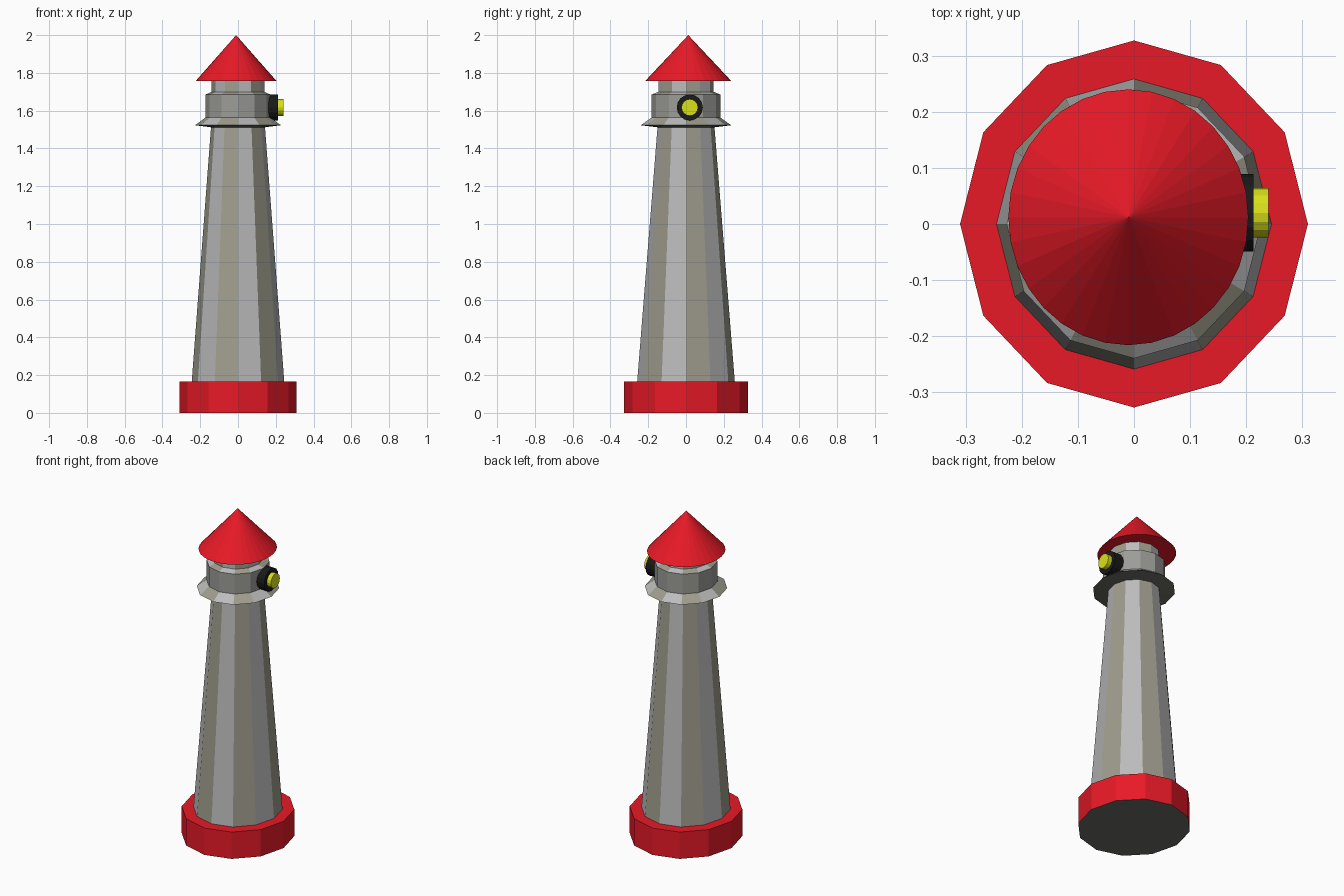
import bpy, bmesh
from math import cos, sin, pi

if "Cube" in bpy.data.objects:
    bpy.data.objects.remove(bpy.data.objects["Cube"])


def material(name, r, g, b):
    m = bpy.data.materials.new(name)
    m.diffuse_color = (r, g, b, 1)
    m.use_nodes = True
    m.node_tree.nodes["Principled BSDF"].inputs["Base Color"].default_value = m.diffuse_color
    return m


RED = material("red", 0.80, 0.01, 0.02)
GREY = material("light_grey", 0.50, 0.50, 0.50)
BEIGE = material("beige_grey", 0.35, 0.34, 0.27)
MID = material("mid_grey", 0.33, 0.33, 0.31)
DARK = material("dark_grey", 0.15, 0.15, 0.13)
BLACK = material("black", 0.01, 0.01, 0.01)
YELLOW = material("yellow", 0.70, 0.75, 0.01)
STRIPES = (BEIGE, GREY)


def lathe(name, profile, bands, sides=12, y_scale=1.055, loc=(0, 0, 0), rot=(0, 0, 0)):
    """Spin (radius, z) points; each band holds materials alternating around it."""
    mats = list(dict.fromkeys(m for band in bands for m in band))
    bm = bmesh.new()
    rings = []
    for r, z in profile:
        rings.append([bm.verts.new((r * cos(2 * pi * i / sides),
                                    r * y_scale * sin(2 * pi * i / sides), z))
                      for i in range(sides)])
    for low, high, band in zip(rings, rings[1:], bands):
        for i in range(sides):
            k = (i + 1) % sides
            f = bm.faces.new((low[i], low[k], high[k], high[i]))
            f.material_index = mats.index(band[i % len(band)])
    bmesh.ops.remove_doubles(bm, verts=bm.verts, dist=1e-5)
    mesh = bpy.data.meshes.new(name)
    bm.to_mesh(mesh)
    bm.free()
    for m in mats:
        mesh.materials.append(m)
    obj = bpy.data.objects.new(name, mesh)
    obj.location, obj.rotation_euler = loc, rot
    bpy.context.collection.objects.link(obj)
    return obj


# Red plinth with grey underside
lathe("base", [(0, 0), (0.31, 0), (0.31, 0.165), (0.245, 0.165)],
      [(DARK,), (RED,), (RED,)])

# Tapered tower with alternating panels
lathe("tower", [(0.245, 0.165), (0.143, 1.512)], [STRIPES])

# Flared gallery ring
lathe("gallery", [(0.143, 1.512), (0.227, 1.523), (0.173, 1.563)],
      [(DARK,), STRIPES])

# Lantern drum and the neck above it
lathe("lantern_room", [(0.173, 1.563), (0.173, 1.685), (0.139, 1.70)],
      [(MID,), STRIPES])
lathe("neck", [(0.139, 1.70), (0.139, 1.757)], [STRIPES])

# Conical roof, slightly off centre
lathe("roof", [(0, 1.757), (0.214, 1.757), (0, 2.0)], [(RED,), (RED,)],
      sides=32, y_scale=1.065, loc=(-0.01, 0.012, 0))

# Lamp on the right side
lamp = dict(sides=16, y_scale=1, loc=(0, 0.02, 1.617), rot=(0, pi / 2, 0))
lathe("lamp_housing", [(0.069, 0.145), (0.069, 0.213), (0.044, 0.213)],
      [(BLACK,), (BLACK,)], **lamp)
lathe("lamp", [(0.044, 0.213), (0.044, 0.24), (0, 0.24)],
      [(YELLOW,), (YELLOW,)], **lamp)
